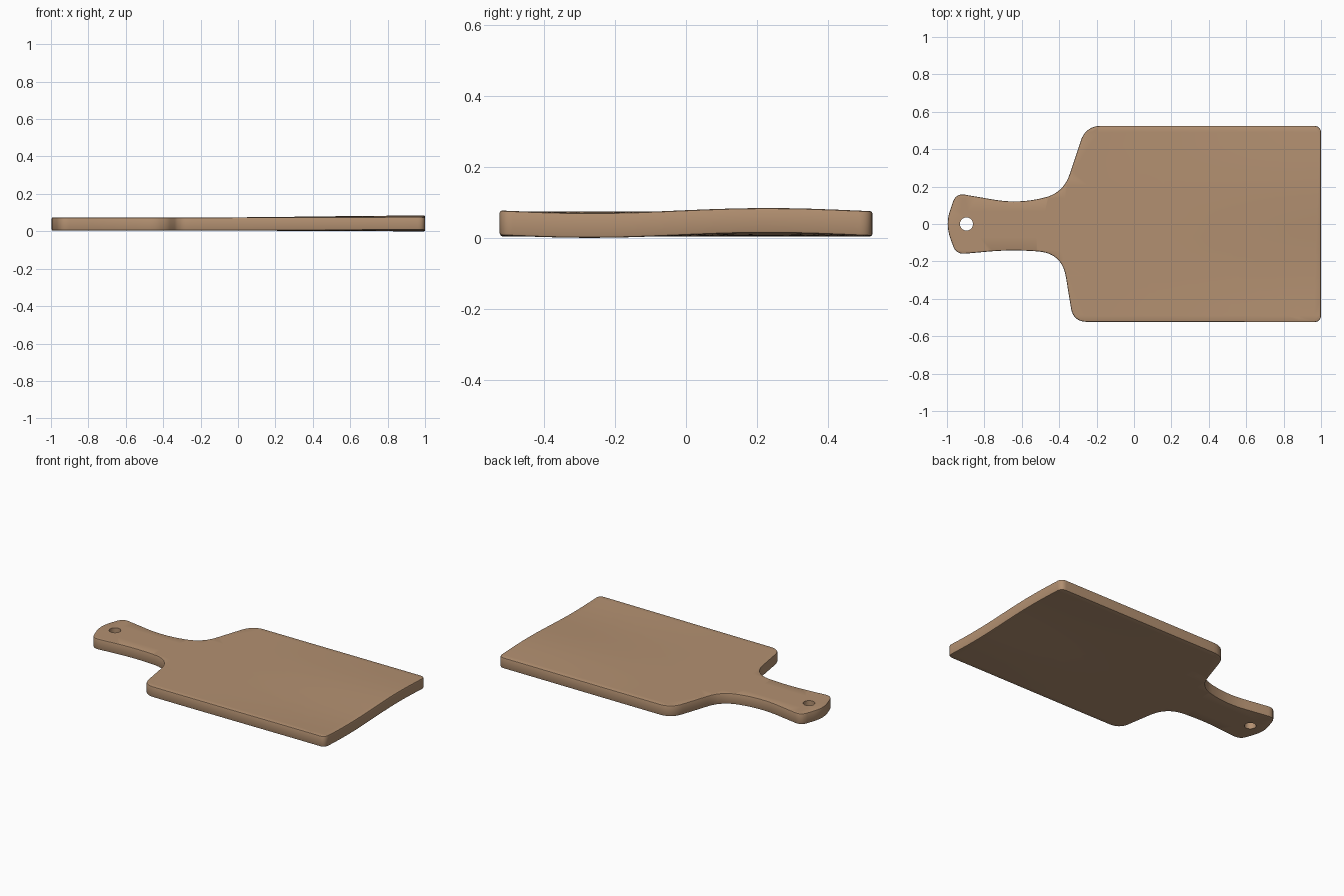
import bpy, bmesh, math
from mathutils import Vector

if "Cube" in bpy.data.objects:
    bpy.data.objects.remove(bpy.data.objects["Cube"])

# Wood colour
wood = bpy.data.materials.new("light brown wood")
wood.diffuse_color = (0.45, 0.28, 0.165, 1)
wood.use_nodes = True
wood.node_tree.nodes["Principled BSDF"].inputs["Base Color"].default_value = wood.diffuse_color

# Outline corners: x, y, rounding length before / after the corner
corners = [
    (1.0, 0.525, 0.04), (-0.258, 0.525, 0.085), (-0.378, 0.165, 0.105),
    (-0.62, 0.108, 0.13), (-0.952, 0.165, 0.05), (-1.008, 0.0, 0.075),
    (-0.952, -0.163, 0.05), (-0.66, -0.137, 0.12), (-0.385, -0.155, 0.13),
    (-0.325, -0.523, 0.075), (1.0, -0.525, 0.04),
]


def rounded(pts, steps=10):
    out = []
    n = len(pts)
    for i in range(n):
        p = Vector(pts[i][:2])
        t = pts[i][2]
        a = p + (Vector(pts[i - 1][:2]) - p).normalized() * t
        b = p + (Vector(pts[(i + 1) % n][:2]) - p).normalized() * t
        for k in range(steps + 1):
            u = k / steps
            out.append(a * (1 - u) ** 2 + p * 2 * u * (1 - u) + b * u * u)
    return out


def new_object(name, bm):
    mesh = bpy.data.meshes.new(name)
    bm.to_mesh(mesh)
    bm.free()
    ob = bpy.data.objects.new(name, mesh)
    bpy.context.collection.objects.link(ob)
    return ob


# Slight warp of the plank, growing towards the far end
def warp(x, y):
    s = max(0.0, min(1.0, (x + 0.2) / 1.2))
    s = s * s * (3 - 2 * s)
    return s * (0.003 + 0.007 * math.sin((y + 0.02) * math.pi / 0.5))


# Board: extruded outline with softened rims
T = 0.07
bm = bmesh.new()
base = bm.faces.new([bm.verts.new((p.x, p.y, 0.003)) for p in rounded(corners)])
ext = bmesh.ops.extrude_face_region(bm, geom=[base], use_keep_orig=True)
for v in ext["geom"]:
    if isinstance(v, bmesh.types.BMVert):
        v.co.z += T
bmesh.ops.recalc_face_normals(bm, faces=bm.faces[:])
rims = [e for e in bm.edges if abs(e.verts[0].co.z - e.verts[1].co.z) < 1e-5]
bmesh.ops.bevel(bm, geom=rims, offset=0.006, segments=2, profile=0.5,
                affect='EDGES')
board = new_object("cutting_board", bm)

# Hanging hole through the handle
bm = bmesh.new()
bmesh.ops.create_cone(bm, cap_ends=True, segments=32, radius1=0.035,
                      radius2=0.035, depth=0.4)
bmesh.ops.translate(bm, verts=bm.verts[:], vec=(-0.896, 0, 0.03))
cutter = new_object("hole_cutter", bm)
cutter.hide_render = True
mod = board.modifiers.new("hole", 'BOOLEAN')
mod.operation = 'DIFFERENCE'
mod.solver = 'EXACT'
mod.object = cutter
bpy.context.view_layer.objects.active = board
board.select_set(True)
bpy.ops.object.modifier_apply(modifier="hole")
bpy.data.objects.remove(cutter)

# Cut into a grid so the plank can bend, then warp it
bm = bmesh.new()
bm.from_mesh(board.data)
bmesh.ops.triangulate(bm, faces=[f for f in bm.faces if len(f.verts) > 4])
cuts = [((-0.2 + 0.12 * i, 0, 0), (1, 0, 0)) for i in range(10)]
cuts += [((0, -0.49 + 0.07 * i, 0), (0, 1, 0)) for i in range(15)]
for co, no in cuts:
    bmesh.ops.bisect_plane(bm, geom=bm.verts[:] + bm.edges[:] + bm.faces[:],
                           plane_co=co, plane_no=no)
for v in bm.verts:
    v.co.z += warp(v.co.x, v.co.y)
low = min(v.co.z for v in bm.verts)
for v in bm.verts:
    v.co.z -= low
bm.to_mesh(board.data)
bm.free()

board.data.materials.clear()
board.data.materials.append(wood)
bpy.ops.object.shade_smooth_by_angle(angle=math.radians(35))
